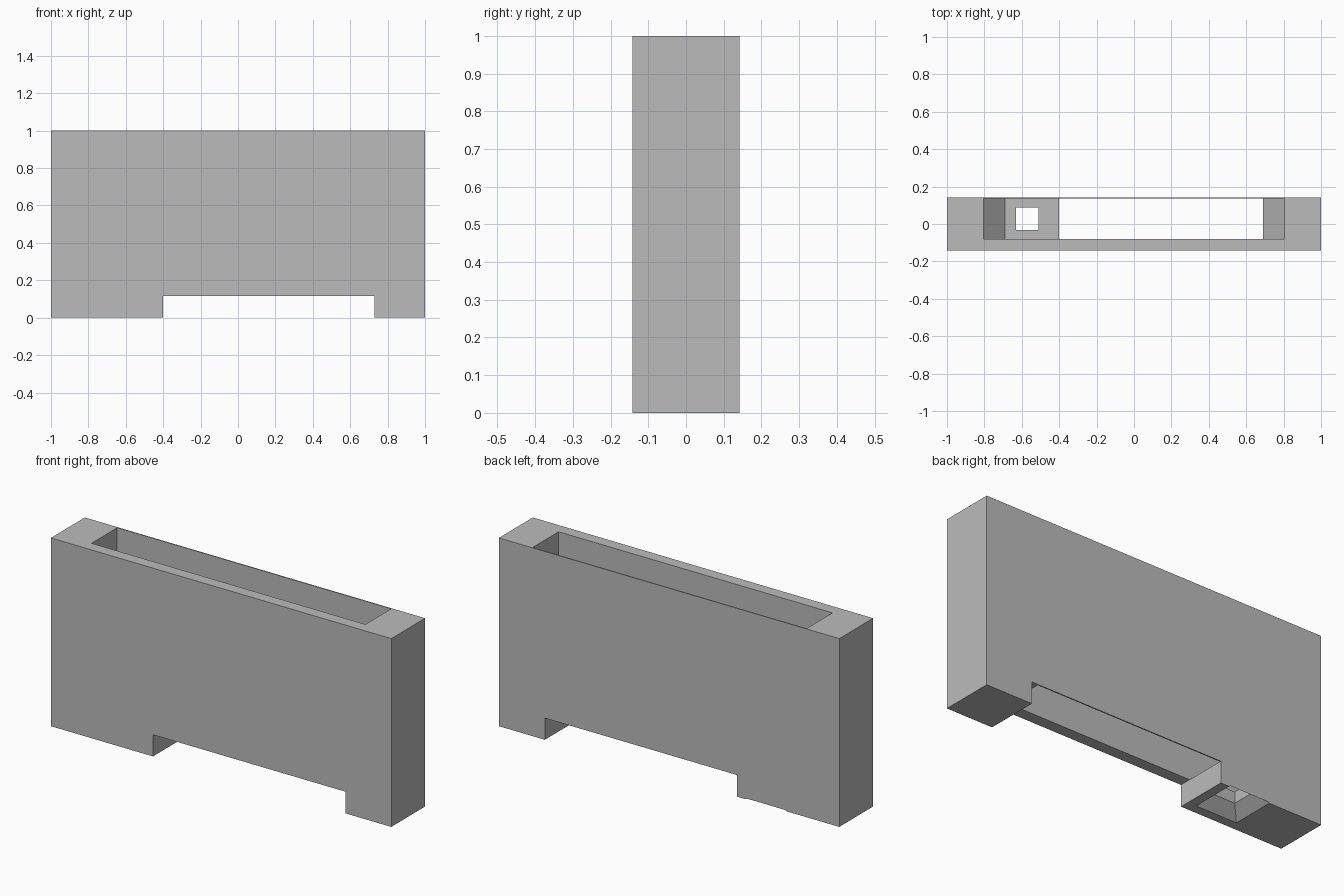
import bpy
import bmesh

cube = bpy.data.objects.get("Cube")
if cube:
    bpy.data.objects.remove(cube, do_unlink=True)

HALF_DEPTH = 0.142
FLOOR = 0.115        # cavity floor, level with the top of the notch
NOTCH_LEFT = -0.4

grey = bpy.data.materials.new("plain grey")
grey.use_nodes = True
grey.diffuse_color = (0.5, 0.5, 0.5, 1)
grey.node_tree.nodes["Principled BSDF"].inputs["Base Color"].default_value = (0.5, 0.5, 0.5, 1)


def loft(name, rings):
    """Closed solid through a list of rings with equal point counts."""
    bm = bmesh.new()
    loops = [[bm.verts.new(p) for p in ring] for ring in rings]
    n = len(loops[0])
    for a, b in zip(loops, loops[1:]):
        for i in range(n):
            j = (i + 1) % n
            bm.faces.new((a[i], a[j], b[j], b[i]))
    bm.faces.new(loops[0])
    bm.faces.new(loops[-1])
    bmesh.ops.recalc_face_normals(bm, faces=bm.faces)
    mesh = bpy.data.meshes.new(name)
    bm.to_mesh(mesh)
    bm.free()
    mesh.materials.append(grey)
    obj = bpy.data.objects.new(name, mesh)
    bpy.context.collection.objects.link(obj)
    return obj


def extrude_profile(name, profile, y0, y1):
    return loft(name, [[(x, y, z) for x, z in profile] for y in (y0, y1)])


def square(cx, cy, half, z):
    return [(cx + sx * half, cy + sy * half, z)
            for sx, sy in ((-1, -1), (1, -1), (1, 1), (-1, 1))]


def carve(target, cutter):
    cutter.hide_render = True
    mod = target.modifiers.new("carve", "BOOLEAN")
    mod.operation = "DIFFERENCE"
    mod.solver = "EXACT"
    mod.object = cutter
    bpy.context.view_layer.objects.active = target
    bpy.ops.object.modifier_apply(modifier=mod.name)
    bpy.data.objects.remove(cutter, do_unlink=True)


# Upright body with the notch between its two feet
body = extrude_profile("holder_body", [
    (-1, 0), (NOTCH_LEFT, 0), (NOTCH_LEFT, FLOOR), (0.73, FLOOR),
    (0.73, 0), (1, 0), (1, 1), (-1, 1)], -HALF_DEPTH, HALF_DEPTH)

# Deep slot with chamfered lower corners, open into the notch
slot = extrude_profile("slot_cutter", [
    (-0.805, 1.1), (-0.805, 0.23), (-0.69, FLOOR), (NOTCH_LEFT, FLOOR),
    (-0.3, 0.05), (0.69, 0.05), (0.69, FLOOR), (0.805, 0.23), (0.805, 1.1)],
    -0.08, 0.136)
carve(body, slot)

# Square passage through the wide foot, flared at the bottom
passage = loft("passage_cutter", [
    square(-0.57, 0.0275, half, z)
    for half, z in ((0.132, -0.011), (0.06, 0.055), (0.06, 0.2))])
carve(body, passage)
